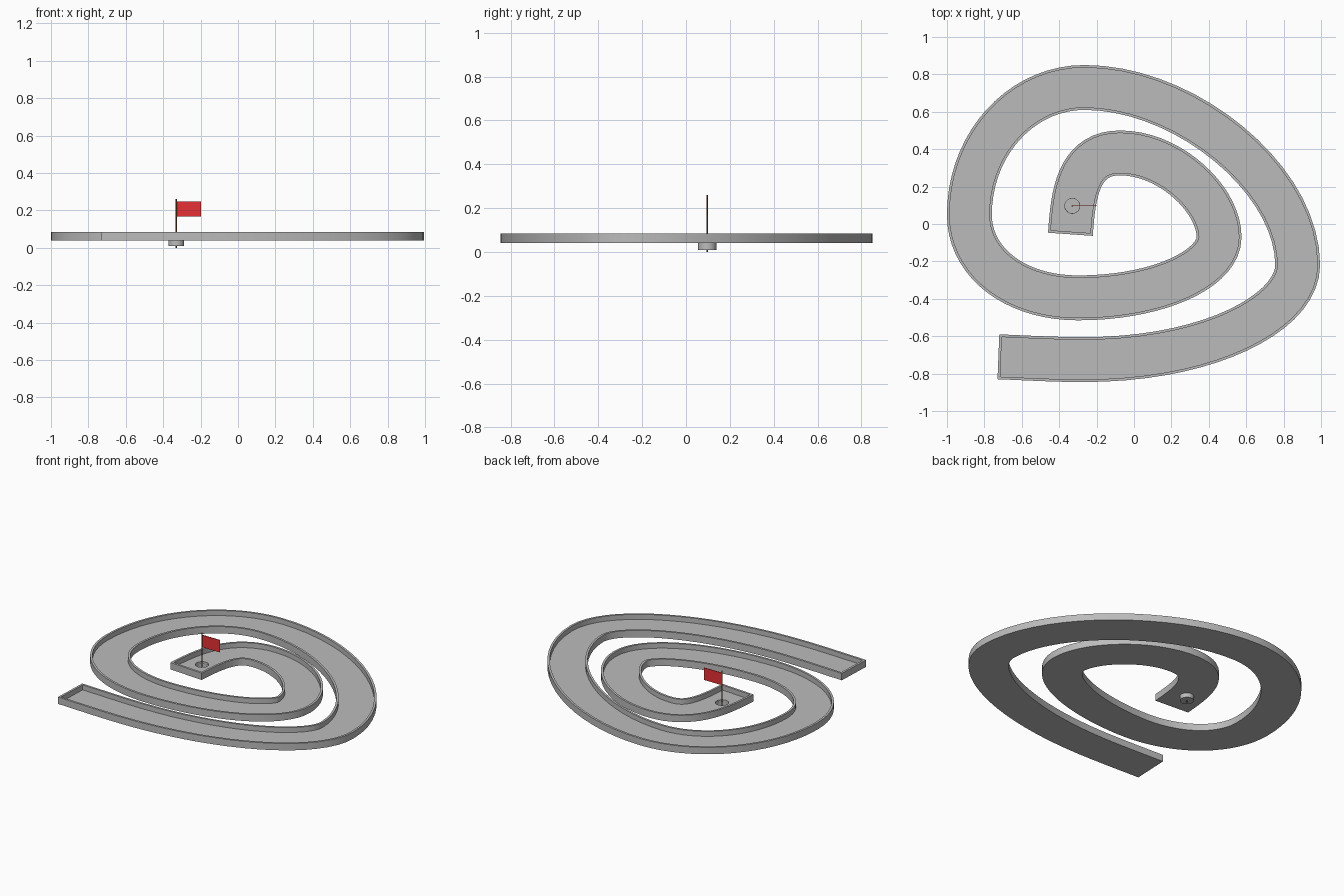
import bpy, bmesh, math
from mathutils import Vector

if "Cube" in bpy.data.objects:
    bpy.data.objects.remove(bpy.data.objects["Cube"])


def material(name, rgb):
    m = bpy.data.materials.new(name)
    m.diffuse_color = (*rgb, 1)
    m.use_nodes = True
    m.node_tree.nodes["Principled BSDF"].inputs["Base Color"].default_value = m.diffuse_color
    return m


GREY = material("light grey", (0.5, 0.5, 0.5))
RED = material("flag red", (0.8, 0.03, 0.035))
BROWN = material("pole brown", (0.2, 0.07, 0.02))


def make(name, bm, mat):
    bmesh.ops.recalc_face_normals(bm, faces=bm.faces)
    me = bpy.data.meshes.new(name)
    bm.to_mesh(me)
    bm.free()
    me.materials.append(mat)
    ob = bpy.data.objects.new(name, me)
    bpy.context.collection.objects.link(ob)
    return ob


def smooth(ob):
    bpy.ops.object.select_all(action='DESELECT')
    ob.select_set(True)
    bpy.context.view_layer.objects.active = ob
    bpy.ops.object.shade_smooth_by_angle(angle=math.radians(30))


def lathe(name, profile, centre, mat, sides=32):
    """Closed solid of revolution; profile runs from axis to axis as (r, z)."""
    bm = bmesh.new()
    rings = []
    for r, z in profile:
        n = sides if r > 0 else 1
        rings.append([bm.verts.new((centre[0] + r * math.cos(math.tau * i / sides),
                                    centre[1] + r * math.sin(math.tau * i / sides), z))
                      for i in range(n)])
    for a, b in zip(rings, rings[1:]):
        for i in range(sides):
            quad = [a[i % len(a)], a[(i + 1) % len(a)], b[(i + 1) % len(b)], b[i % len(b)]]
            bm.faces.new(list(dict.fromkeys(quad)))
    return make(name, bm, mat)


# Spiral centre line: point, unit direction, handle in, handle out
KNOTS = [
    ((-0.725, -0.71), (1, -0.04), 0, 0.15),
    ((-0.27, -0.725), (1, 0), 0.15, 0.68),
    ((0.875, -0.22), (0, 1), 0.25, 0.46),
    ((-0.265, 0.73), (-1, 0), 0.54, 0.34),
    ((-0.88, 0.05), (0, -1), 0.375, 0.26),
    ((-0.30, -0.395), (1, 0), 0.33, 0.43),
    ((0.455, -0.07), (0, 1), 0.17, 0.2),
    ((-0.075, 0.38), (-1, 0), 0.27, 0.23),
    ((-0.34, -0.055), (-0.07, -1), 0.2, 0),
]
STEPS = 18
path = []
for k, (a, b) in enumerate(zip(KNOTS, KNOTS[1:])):
    p0, p3 = Vector(a[0]), Vector(b[0])
    p1, p2 = p0 + Vector(a[1]) * a[3], p3 - Vector(b[1]) * b[2]
    for i in range(0 if k == 0 else 1, STEPS + 1):
        t = i / STEPS
        u = 1 - t
        pos = p0 * u**3 + p1 * 3 * u * u * t + p2 * 3 * u * t * t + p3 * t**3
        tan = (p1 - p0) * u * u + (p2 - p1) * 2 * u * t + (p3 - p2) * t * t
        path.append((pos, tan.normalized()))

# Walled track: U-shaped section swept along the spiral, walled at both ends
HALF, WALL = 0.12, 0.014
Z0, ZF, Z1 = 0.04, 0.052, 0.085
SECTION = [(-HALF, Z0), (-HALF, Z1), (WALL - HALF, Z1), (WALL - HALF, ZF),
           (HALF - WALL, ZF), (HALF - WALL, Z1), (HALF, Z1), (HALF, Z0)]
bm = bmesh.new()
rows = []
for i, (pos, tan) in enumerate(path):
    side = Vector((tan.y, -tan.x))
    push = WALL if i == 0 else -WALL if i == len(path) - 1 else 0
    row = []
    for off, z in SECTION:
        p = pos + side * off + tan * (push if abs(off) < HALF else 0)
        row.append(bm.verts.new((p.x, p.y, z)))
    rows.append(row)
for a, b in zip(rows, rows[1:]):
    for j in range(8):
        bm.faces.new((a[j], a[(j + 1) % 8], b[(j + 1) % 8], b[j]))
for r in (rows[0], rows[-1]):
    bm.faces.new((r[0], r[1], r[6], r[7]))
    bm.faces.new((r[1], r[2], r[5], r[6]))
    bm.faces.new((r[2], r[3], r[4], r[5]))
track = make("spiral_track", bm, GREY)

# Round hole through the track floor
HOLE = (-0.33, 0.097)
cutter = lathe("hole_cutter", [(0, 0.02), (0.04, 0.02), (0.04, 0.07), (0, 0.07)], HOLE, GREY)
mod = track.modifiers.new("hole", 'BOOLEAN')
mod.operation = 'DIFFERENCE'
mod.solver = 'EXACT'
mod.object = cutter
bpy.context.view_layer.objects.active = track
bpy.ops.object.modifier_apply(modifier=mod.name)
bpy.data.objects.remove(cutter)
smooth(track)

# Cup hanging below the hole
smooth(lathe("hole_cup", [(0, 0.01), (0.042, 0.01), (0.042, 0.042), (0.0395, 0.042),
                          (0.0395, 0.015), (0, 0.015)], HOLE, GREY))

# Flag pole
smooth(lathe("flag_pole", [(0, 0), (0.004, 0), (0.004, 0.26), (0, 0.26)], HOLE, BROWN, 12))

# Thin rectangular flag
bm = bmesh.new()
bmesh.ops.create_cube(bm, size=1)
for v in bm.verts:
    v.co = Vector((-0.263 + v.co.x * 0.128, HOLE[1] + v.co.y * 0.004, 0.207 + v.co.z * 0.08))
make("flag", bm, RED)
